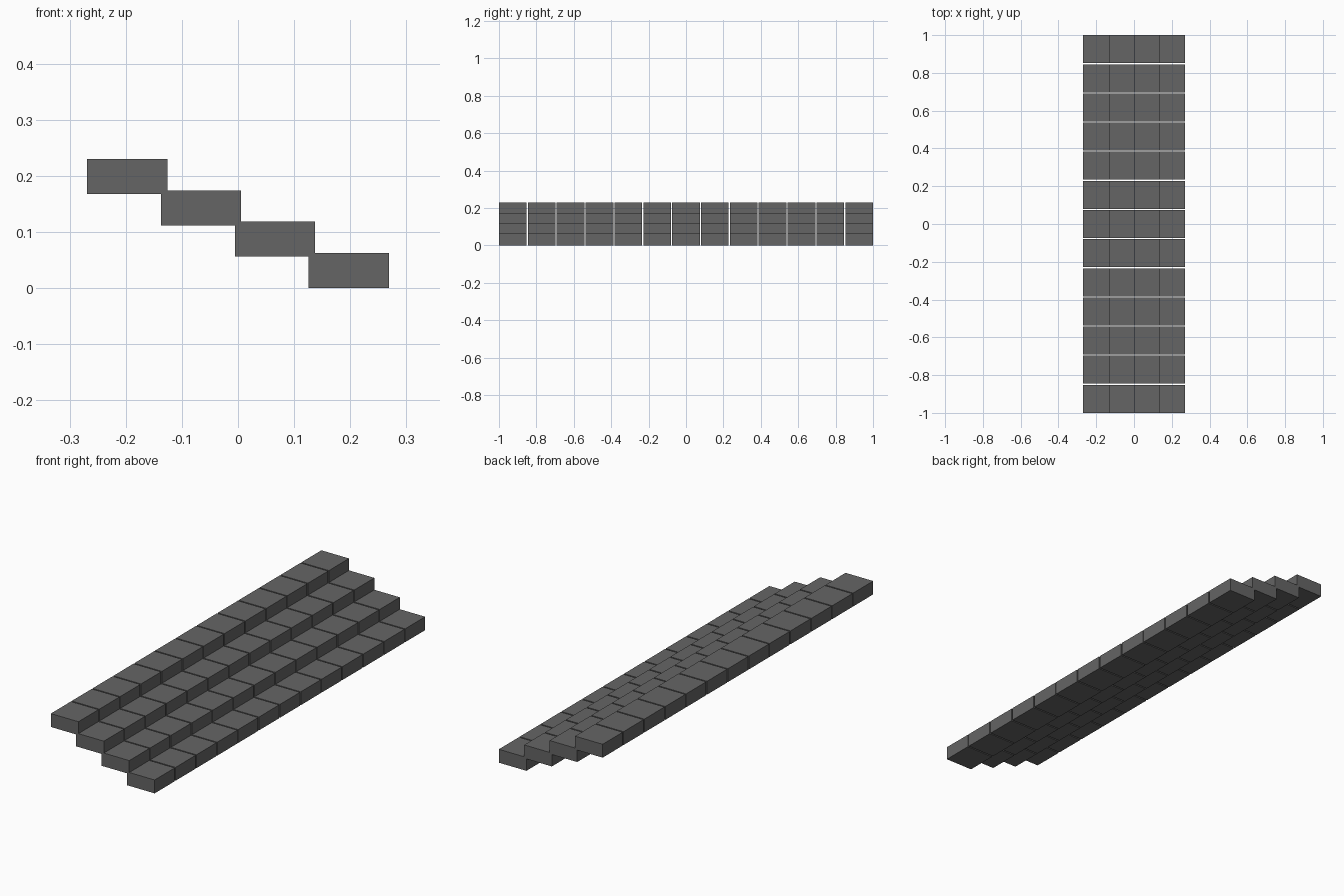
import bpy

if "Cube" in bpy.data.objects:
    bpy.data.objects.remove(bpy.data.objects["Cube"])

STEPS, BLOCKS = 4, 13
TREAD, HEIGHT = 0.143, 0.0625      # block size across and up
RUN, RISE = 0.1315, 0.0557         # offset from one step to the next
GAP = 0.006                        # joint between neighbouring blocks
LENGTH = (2 - GAP * (BLOCKS - 1)) / BLOCKS

stone = bpy.data.materials.new("dark_stone")
stone.diffuse_color = (0.13, 0.13, 0.13, 1)
stone.use_nodes = True
stone.node_tree.nodes["Principled BSDF"].inputs["Base Color"].default_value = stone.diffuse_color


def step_row(index):
    """One row of separate paving blocks; index 0 is the lowest, on the right."""
    x = RUN * ((STEPS - 1) / 2 - index)
    z = HEIGHT / 2 + RISE * index
    bpy.ops.mesh.primitive_cube_add(size=1, location=(x, -1 + LENGTH / 2, z))
    row = bpy.context.object
    row.name = f"step_row_{index + 1}"
    row.scale = (TREAD, LENGTH, HEIGHT)
    bpy.ops.object.transform_apply(location=False, rotation=False, scale=True)
    row.data.materials.append(stone)

    # Repeat the block along the row
    array = row.modifiers.new("blocks", 'ARRAY')
    array.count = BLOCKS
    array.use_relative_offset = False
    array.use_constant_offset = True
    array.constant_offset_displace = (0, LENGTH + GAP, 0)


# Flight of steps rising towards -x
for i in range(STEPS):
    step_row(i)
